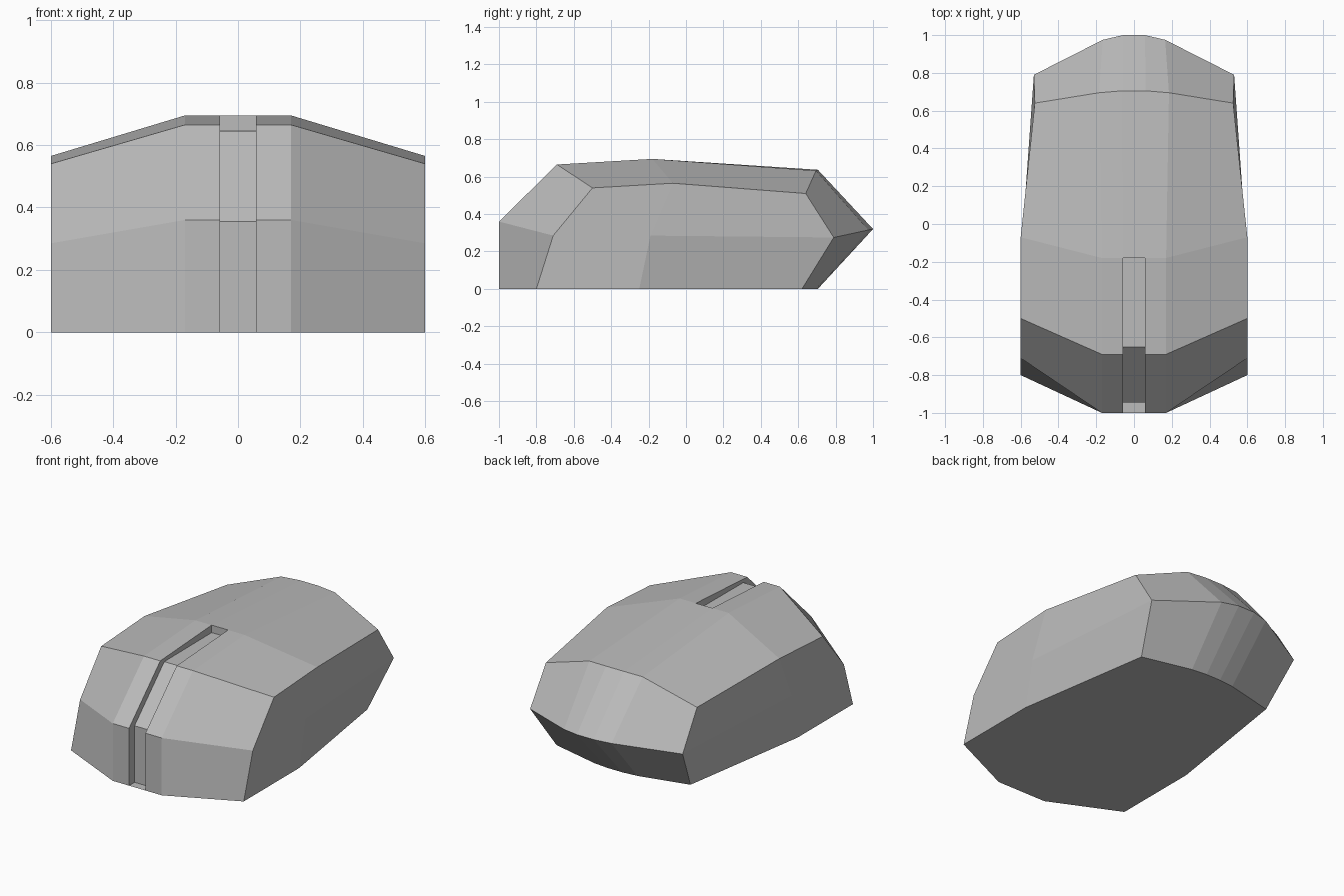
import bpy, bmesh

cube = bpy.data.objects.get("Cube")
if cube:
    bpy.data.objects.remove(cube)

# Single grey plastic
GREY = (0.5, 0.5, 0.5, 1)
grey = bpy.data.materials.new("grey_plastic")
grey.use_nodes = True
grey.diffuse_color = GREY
grey.node_tree.nodes["Principled BSDF"].inputs["Base Color"].default_value = GREY

# Lengthwise profiles, front bottom over the top to back bottom: x, y, z
inner = [(.057, -1, 0), (.057, -1, .36), (.057, -.69, .665), (.057, -.18, .695),
         (.062, .705, .637), (.058, 1, .32), (.05, .705, 0)]
shoulder = [(.17, -1, 0), (.17, -1, .36), (.17, -.69, .665), (.17, -.18, .695),
            (.185, .695, .632), (.165, .975, .315), (.15, .695, 0)]
edge = [(.6, -.8, 0), (.6, -.71, .285), (.6, -.5, .54), (.6, -.07, .565),
        (.525, .64, .51), (.53, .79, .275), (.465, .62, 0)]
# Recessed floor of the front groove: y, z
groove = [(-.945, 0), (-.945, .355), (-.65, .645), (-.18, .648)]

bm = bmesh.new()


def column(points, side):
    return [bm.verts.new((side * x, y, z)) for x, y, z in points]


def strip(a, b):
    for i in range(len(a) - 1):
        bm.faces.new((a[i], a[i + 1], b[i + 1], b[i]))


inners, floors, rims = [], [], []
for side in (-1, 1):
    # Top shell
    ins, sh, ed = (column(p, side) for p in (inner, shoulder, edge))
    strip(ins, sh)
    strip(sh, ed)

    # Side wall, two rows high on each half
    low = bm.verts.new((side * .6, -.25, 0))
    mid = bm.verts.new((side * .6, -.19, .285))
    for face in ((ed[0], ed[1], mid, low), (ed[1], ed[2], ed[3], mid),
                 (mid, ed[3], ed[4], ed[5]), (low, mid, ed[5], ed[6])):
        bm.faces.new(face)

    # Groove wall
    floor = column([(.057, y, z) for y, z in groove], side)
    strip(ins[:4], floor)
    inners.append(ins)
    floors.append(floor)
    rims.append([ins[0], sh[0], ed[0], low, ed[6], sh[6], ins[6]])

# Shell behind the groove, groove floor and groove end
strip(inners[0][3:], inners[1][3:])
strip(floors[0], floors[1])
bm.faces.new((inners[0][3], inners[1][3], floors[1][3], floors[0][3]))

# Underside and the lip left below the groove
bm.faces.new([floors[0][0]] + rims[0] + rims[1][::-1] + [floors[1][0]])
bm.faces.new((inners[0][0], inners[1][0], floors[1][0], floors[0][0]))

bmesh.ops.recalc_face_normals(bm, faces=bm.faces)
mesh = bpy.data.meshes.new("mouse_body")
bm.to_mesh(mesh)
bm.free()
mesh.materials.append(grey)
body = bpy.data.objects.new("mouse_body", mesh)
bpy.context.collection.objects.link(body)
